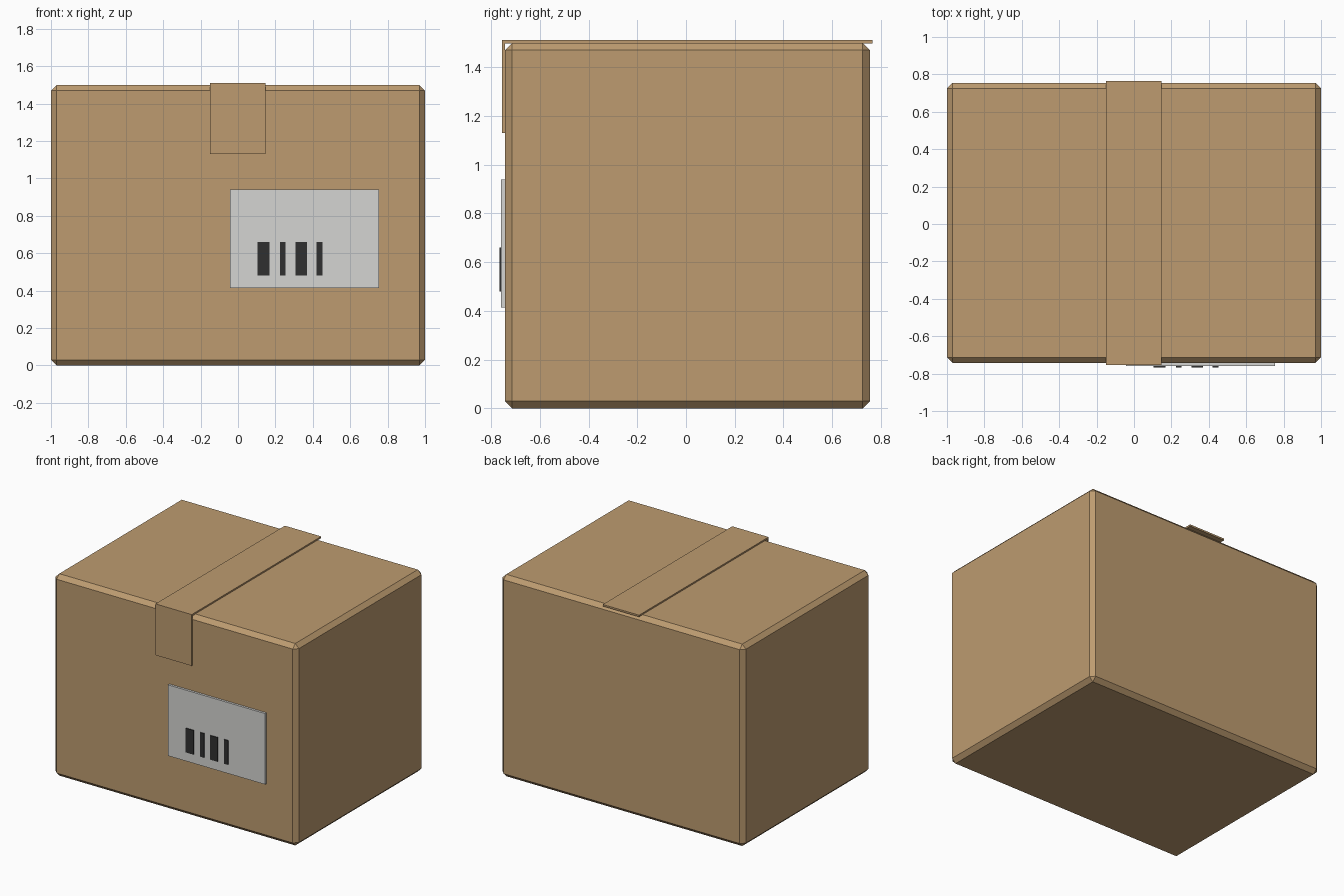
import bpy, bmesh

if "Cube" in bpy.data.objects:
    bpy.data.objects.remove(bpy.data.objects["Cube"])


def material(name, rgb):
    m = bpy.data.materials.new(name)
    m.diffuse_color = (*rgb, 1.0)
    m.use_nodes = True
    m.node_tree.nodes["Principled BSDF"].inputs["Base Color"].default_value = m.diffuse_color
    return m


CARD = material("cardboard brown", (0.51, 0.33, 0.162))
PAPER = material("label white", (0.66, 0.66, 0.645))
INK = material("ink black", (0.03, 0.03, 0.03))


def finish(name, bm, mat):
    bmesh.ops.recalc_face_normals(bm, faces=bm.faces)
    mesh = bpy.data.meshes.new(name)
    bm.to_mesh(mesh)
    bm.free()
    mesh.materials.append(mat)
    obj = bpy.data.objects.new(name, mesh)
    bpy.context.collection.objects.link(obj)
    return obj


def block(name, x, y, z, mat, chamfer=0.0):
    """Box spanning the given (min, max) ranges, with optional chamfered edges."""
    bm = bmesh.new()
    bmesh.ops.create_cube(bm, size=1.0)
    for v in bm.verts:
        v.co = [r[0] if c < 0 else r[1] for c, r in zip(v.co, (x, y, z))]
    if chamfer:
        bmesh.ops.bevel(bm, geom=bm.edges[:], offset=chamfer, segments=1,
                        affect='EDGES', profile=0.5)
    return finish(name, bm, mat)


# Carton with chamfered edges
block("carton", (-1, 1), (-0.743, 0.755), (0, 1.5), CARD, 0.03)

# Packing tape: L-shaped side profile extruded across the width
profile = [(-0.755, 1.13), (-0.743, 1.13), (-0.743, 1.498),
           (0.765, 1.498), (0.765, 1.511), (-0.755, 1.511)]
bm = bmesh.new()
face = bm.faces.new([bm.verts.new((-0.15, y, z)) for y, z in profile])
ext = bmesh.ops.extrude_face_region(bm, geom=[face])["geom"]
bmesh.ops.translate(bm, vec=(0.298, 0, 0),
                    verts=[g for g in ext if isinstance(g, bmesh.types.BMVert)])
finish("packing_tape", bm, CARD)

# Shipping label on the front
block("shipping_label", (-0.043, 0.755), (-0.76, -0.743), (0.413, 0.94), PAPER)

# Barcode bars, alternating wide and narrow
for i, (x0, x1) in enumerate([(0.105, 0.169), (0.224, 0.255),
                              (0.308, 0.368), (0.42, 0.453)]):
    block(f"barcode_bar_{i + 1}", (x0, x1), (-0.766, -0.759), (0.48, 0.66), INK)
